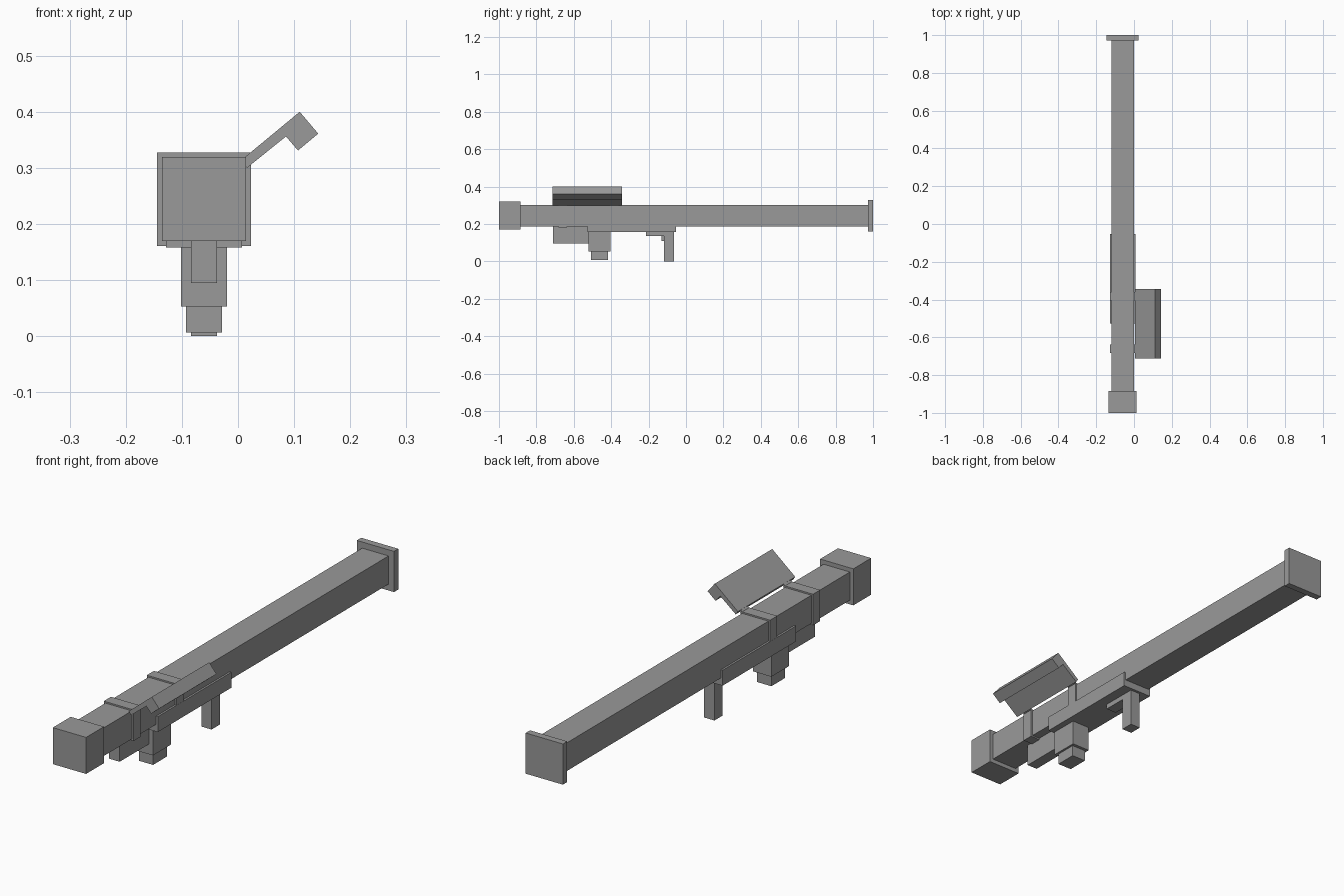
import bpy

if "Cube" in bpy.data.objects:
    bpy.data.objects.remove(bpy.data.objects["Cube"])

# dark grey finish shared by every part
grey = bpy.data.materials.new("dark_grey")
grey.diffuse_color = (0.32, 0.32, 0.32, 1)
grey.use_nodes = True
grey.node_tree.nodes["Principled BSDF"].inputs["Base Color"].default_value = grey.diffuse_color

def make(name, verts, faces):
    me = bpy.data.meshes.new(name)
    me.from_pydata(verts, [], faces)
    me.materials.append(grey)
    ob = bpy.data.objects.new(name, me)
    bpy.context.collection.objects.link(ob)
    return ob

def box(name, x, y, z):
    """Box from (min, max) ranges on each axis."""
    v = [(a, b, c) for a in x for b in y for c in z]
    f = [(0, 1, 3, 2), (4, 6, 7, 5), (0, 4, 5, 1),
         (2, 3, 7, 6), (0, 2, 6, 4), (1, 5, 7, 3)]
    return make(name, v, f)

def prism(name, profile, y0, y1):
    """Extrude an xz profile (counter-clockwise from the front) along y."""
    n = len(profile)
    v = [(x, y, z) for y in (y0, y1) for x, z in profile]
    f = [tuple(range(n)), tuple(reversed(range(n, 2 * n)))]
    f += [(i, i + n, (i + 1) % n + n, (i + 1) % n) for i in range(n)]
    return make(name, v, f)

CX = -0.0605
def mid(half):
    return (CX - half, CX + half)

# main tube and its end caps
box("tube", mid(0.0595), (-0.9, 0.98), (0.187, 0.302))
box("front_cap", mid(0.075), (-1.0, -0.885), (0.17, 0.319))
box("rear_flange", mid(0.084), (0.972, 1.0), (0.161, 0.327))

# underside rail with the blocks hanging from it
box("rail", mid(0.0675), (-0.527, -0.053), (0.158, 0.221))
box("front_block", mid(0.0235), (-0.71, -0.5), (0.095, 0.19))
box("canister_upper", mid(0.041), (-0.52, -0.405), (0.053, 0.165))
box("canister_lower", mid(0.032), (-0.507, -0.418), (0.007, 0.056))

# grip and trigger
box("grip", mid(0.023), (-0.117, -0.064), (0.0, 0.165))
box("trigger_housing", mid(0.0235), (-0.215, -0.11), (0.137, 0.165))
box("trigger", mid(0.008), (-0.13, -0.115), (0.11, 0.14))

# folding side panel with a downturned outer lip
prism("side_panel", [(0.016, 0.300), (0.0855, 0.356), (0.107, 0.331),
                     (0.143, 0.361), (0.110, 0.400), (0.006, 0.314)],
      -0.713, -0.343)

# clamp bands round the tube, each with a hinge tab to the panel
for i, y in enumerate((-0.66, -0.383)):
    box(f"clamp_band_{i + 1}", mid(0.067), (y - 0.023, y + 0.023), (0.181, 0.308))
    prism(f"hinge_tab_{i + 1}", [(-0.002, 0.300), (0.022, 0.309),
                                 (0.014, 0.319), (-0.012, 0.300)],
          y - 0.022, y + 0.022)
